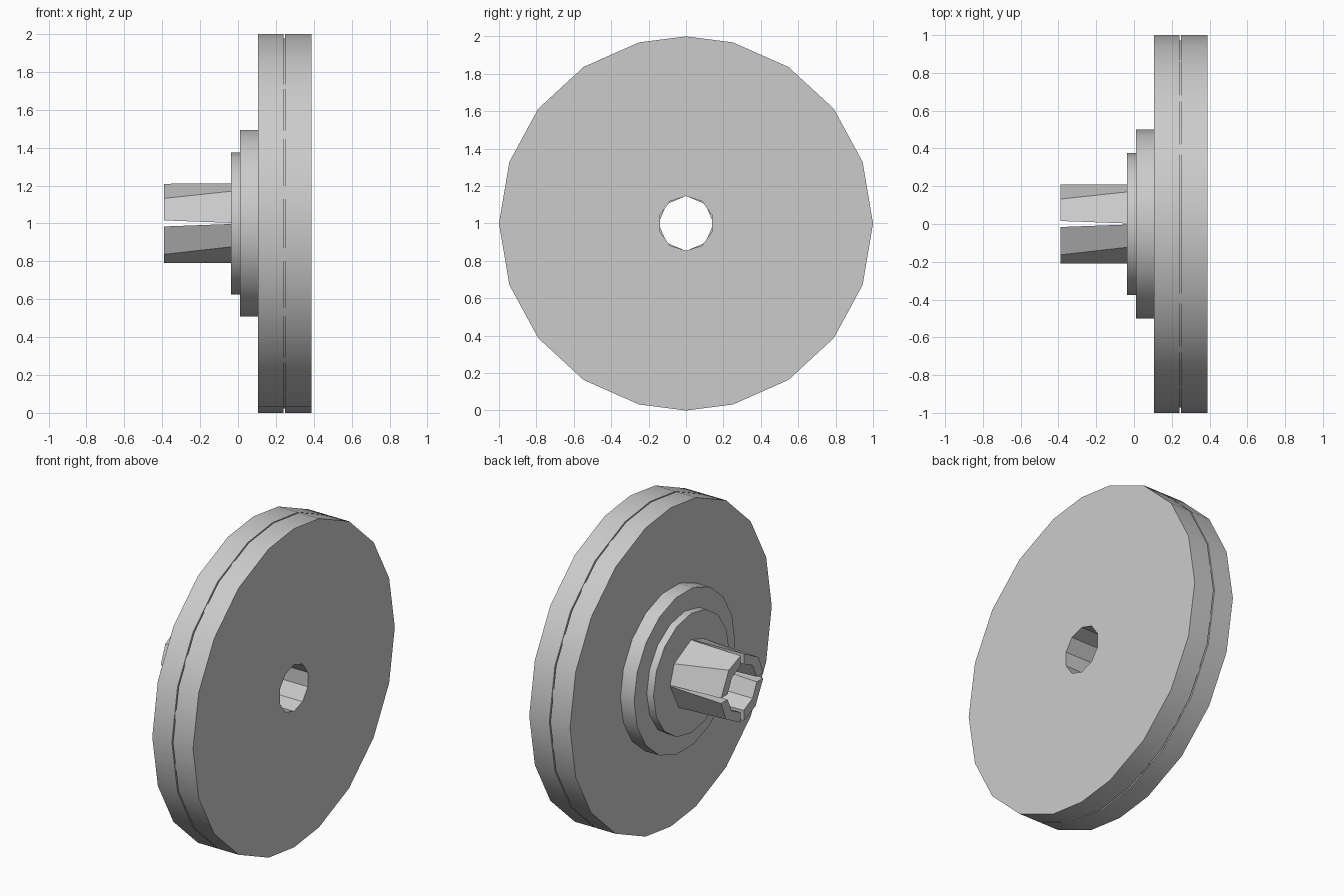
import bpy, bmesh
from math import sin, cos, radians, asin, degrees

if "Cube" in bpy.data.objects:
    bpy.data.objects.remove(bpy.data.objects["Cube"], do_unlink=True)

grey = bpy.data.materials.new("light grey")
grey.use_nodes = True
colour = (0.6, 0.6, 0.6, 1)
grey.diffuse_color = colour
grey.node_tree.nodes["Principled BSDF"].inputs["Base Color"].default_value = colour

BORE = 0.146


def even(count, offset=0):
    return [offset + 360 * i / count for i in range(count)]


def loop(bm, x, radius, angles):
    """Vertices around the x axis, whose centre is at z = 1."""
    return [bm.verts.new((x, radius * cos(radians(a)), 1 + radius * sin(radians(a))))
            for a in angles]


def bridge(bm, a, b):
    for i in range(len(a)):
        j = (i + 1) % len(a)
        bm.faces.new((a[i], a[j], b[j], b[i]))


def annulus(bm, outer, inner):
    """Flat face between two coplanar loops with any number of sides."""
    edges = []
    for ring in (outer, inner):
        for i, v in enumerate(ring):
            w = ring[(i + 1) % len(ring)]
            edges.append(bm.edges.get((v, w)) or bm.edges.new((v, w)))
    bmesh.ops.triangle_fill(bm, edges=edges, use_beauty=True)


def finish(bm, name):
    bmesh.ops.recalc_face_normals(bm, faces=bm.faces[:])
    mesh = bpy.data.meshes.new(name)
    bm.to_mesh(mesh)
    bm.free()
    mesh.materials.append(grey)
    obj = bpy.data.objects.new(name, mesh)
    bpy.context.collection.objects.link(obj)
    bpy.ops.object.select_all(action='DESELECT')
    obj.select_set(True)
    bpy.context.view_layer.objects.active = obj
    bpy.ops.object.shade_smooth_by_angle(angle=radians(30))


def bored_part(name, profile):
    """Turned part with a through bore; profile holds (x, radius, angles)."""
    bm = bmesh.new()
    rings = [loop(bm, *p) for p in profile]
    for a, b in zip(rings, rings[1:]):
        bridge(bm, a, b)
    holes = [loop(bm, profile[i][0], BORE, even(10, 18)) for i in (0, -1)]
    bridge(bm, *holes)
    annulus(bm, rings[0], holes[0])
    annulus(bm, rings[-1], holes[1])
    finish(bm, name)


# Wheel with a shallow groove around the rim
quarter = [0, 19.2, 37.8, 56.8, 75.5, 90]
half = quarter + [180 - a for a in quarter[-2::-1]]
rim = half[:-1] + [a + 180 for a in half[:-1]]
core = [(a + b) / 2 for a, b in zip(rim, rim[1:] + [360])]
bored_part("wheel_disc", [
    (0.105, 1, rim), (0.241, 1, rim), (0.241, 0.984, core),
    (0.249, 0.984, core), (0.249, 1, rim), (0.388, 1, rim)])

# Stepped hub
bored_part("hub_flange", [(0.01, 0.5, even(18)), (0.105, 0.5, even(18))])
bored_part("hub_shoulder", [(-0.037, 0.375, even(16)), (0.01, 0.375, even(16))])


# Collet: four jaws parted by tapering slots
def jaw(name, turn):
    bm = bmesh.new()
    sections = []
    for x, gap, middle in ((-0.39, 0.016, 51), (-0.037, 0.003, 36)):
        ring = []
        for radius, flip in ((0.21, False), (BORE, True)):
            edge = degrees(asin(gap / radius))
            angles = [edge, middle, 90 - edge]
            if flip:
                angles = [90 - edge, 45, edge]
            ring += loop(bm, x, radius, [a + turn for a in angles])
        sections.append(ring)
    bridge(bm, *sections)
    for s in sections:
        bm.faces.new((s[0], s[1], s[4], s[5]))
        bm.faces.new((s[1], s[2], s[3], s[4]))
    finish(bm, name)


for i in range(4):
    jaw(f"collet_jaw_{i + 1}", 90 * i)
